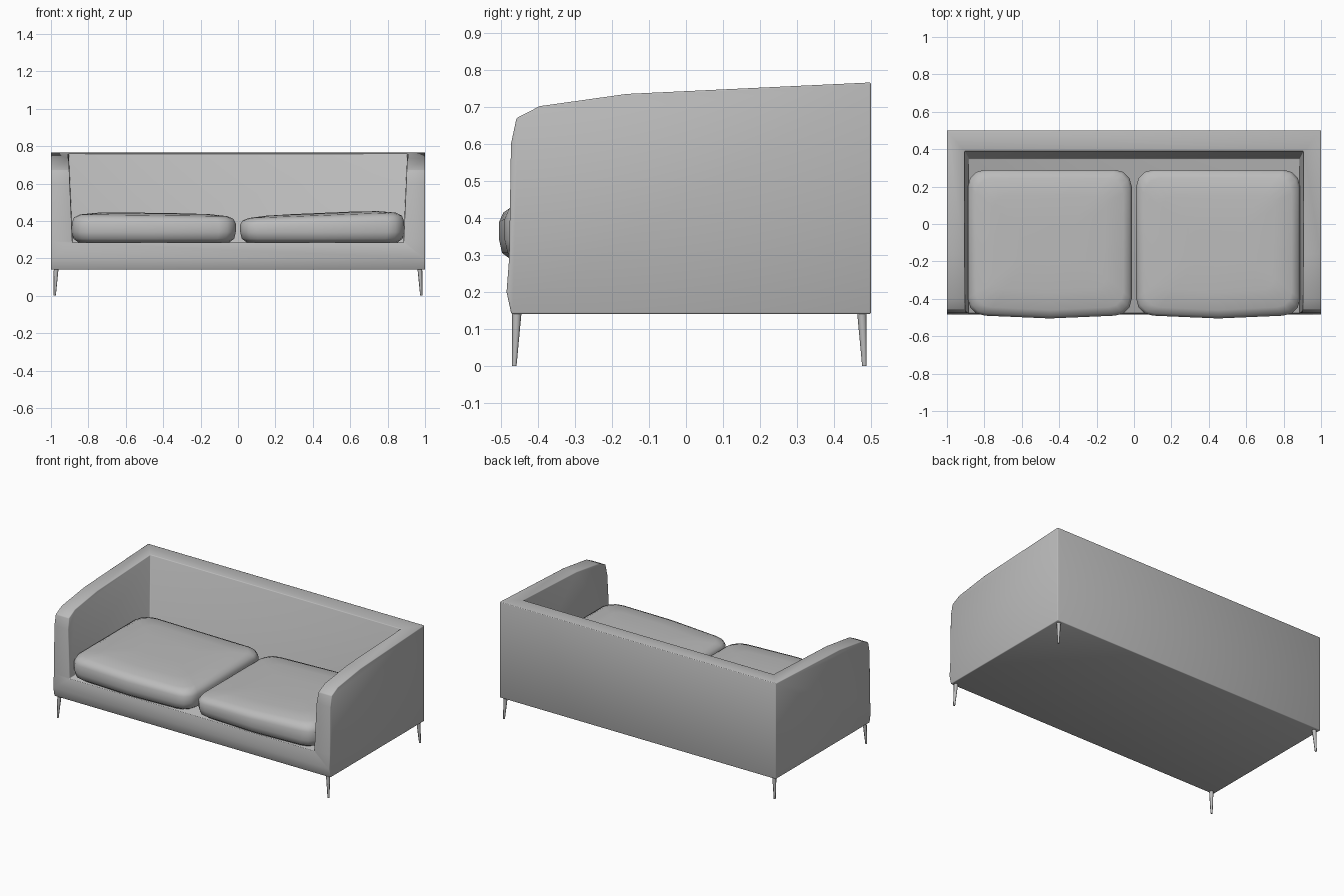
import bpy, bmesh, math
from mathutils import Vector

cube = bpy.data.objects.get("Cube")
if cube:
    bpy.data.objects.remove(cube, do_unlink=True)

grey = bpy.data.materials.new("grey_fabric")
grey.use_nodes = True
colour = (0.5, 0.5, 0.5, 1)
grey.diffuse_color = colour
grey.node_tree.nodes["Principled BSDF"].inputs["Base Color"].default_value = colour


def loft(name, rings):
    """Skin a list of equal-length point rings and cap both ends."""
    bm = bmesh.new()
    loops = [[bm.verts.new(p) for p in ring] for ring in rings]
    n = len(loops[0])
    for a, b in zip(loops, loops[1:]):
        for i in range(n):
            j = (i + 1) % n
            bm.faces.new((a[i], a[j], b[j], b[i]))
    bm.faces.new(loops[0][::-1])
    bm.faces.new(loops[-1])
    bmesh.ops.recalc_face_normals(bm, faces=bm.faces)
    mesh = bpy.data.meshes.new(name)
    bm.to_mesh(mesh)
    bm.free()
    mesh.materials.append(grey)
    obj = bpy.data.objects.new(name, mesh)
    bpy.context.collection.objects.link(obj)
    return obj


def activate(obj):
    bpy.ops.object.select_all(action="DESELECT")
    obj.select_set(True)
    bpy.context.view_layer.objects.active = obj


def smooth(obj, degrees):
    activate(obj)
    bpy.ops.object.shade_smooth_by_angle(angle=math.radians(degrees))


# Frame: side profile extruded across the full width
side = [(0.5, 0.14), (-0.472, 0.14), (-0.485, 0.2), (-0.478, 0.29), (-0.473, 0.6),
        (-0.458, 0.67), (-0.395, 0.702), (-0.16, 0.735), (0.5, 0.766)]
frame = loft("sofa_frame", [[(x, y, z) for y, z in side] for x in (-1, 1)])

# Seat well: tapered block, open to the front and top
well = loft("seat_well_cutter", [
    [(-w, -0.7, z), (w, -0.7, z), (w, back, z), (-w, back, z)]
    for z, w, back in ((0.285, 0.885, 0.35), (0.9, 0.912, 0.4))])
well.hide_render = True
cut = frame.modifiers.new("seat_well", "BOOLEAN")
cut.operation, cut.object, cut.solver = "DIFFERENCE", well, "EXACT"
activate(frame)
bpy.ops.object.modifier_apply(modifier=cut.name)
bpy.data.objects.remove(well, do_unlink=True)

# Soften the upholstered edges
soft = frame.modifiers.new("soft_edges", "BEVEL")
soft.width, soft.segments, soft.limit_method = 0.012, 2, "ANGLE"
soft.angle_limit = math.radians(40)
bpy.ops.object.modifier_apply(modifier=soft.name)
smooth(frame, 50)


def cushion_outline(half_x, half_y, corner):
    """Rounded rectangle with a bowed middle point on each side."""
    points = []
    for k, (sx, sy) in enumerate(((1, 1), (-1, 1), (-1, -1), (1, -1))):
        for step in range(4):
            a = math.pi / 2 * (k + step / 3)
            points.append(Vector((sx * (half_x - corner) + corner * math.cos(a),
                                  sy * (half_y - corner) + corner * math.sin(a))))
        points.append(Vector(((0, half_y), (-half_x, 0), (0, -half_y - 0.015), (half_x, 0))[k]))
    return points


# Seat cushions: stacked outlines, puffed towards the middle, tilted slightly
layers = [(0.285, 0.035), (0.305, 0.008), (0.34, 0), (0.39, 0),
          (0.415, 0.012), (0.43, 0.045), (0.44, 0.14), (0.443, 0.28)]
for name, cx, tilt in (("right_cushion", -0.45, -0.006), ("left_cushion", 0.45, 0.018)):
    rings = []
    for z, inset in layers:
        lift = max(0, z - 0.34) * 10
        outline = cushion_outline(0.438 - inset, 0.39 - inset, 0.09 - inset * 0.2)
        rings.append([(cx + p.x, -0.1 + p.y, z + lift * tilt * p.x / 0.438) for p in outline])
    smooth(loft(name, rings), 60)

# Legs: slim tapered pins
for side_name, sx in (("left", 1), ("right", -1)):
    for end_name, y_top, y_foot in (("front", -0.457, -0.464), ("back", 0.475, 0.482)):
        rings = []
        for z, x, y, r in ((0, 0.98, y_foot, 0.006), (0.15, 0.972, y_top, 0.013)):
            rings.append([(sx * x + r * math.cos(a), y + r * math.sin(a), z)
                          for a in (math.tau * i / 8 for i in range(8))])
        smooth(loft(f"{end_name}_{side_name}_leg", rings), 50)
